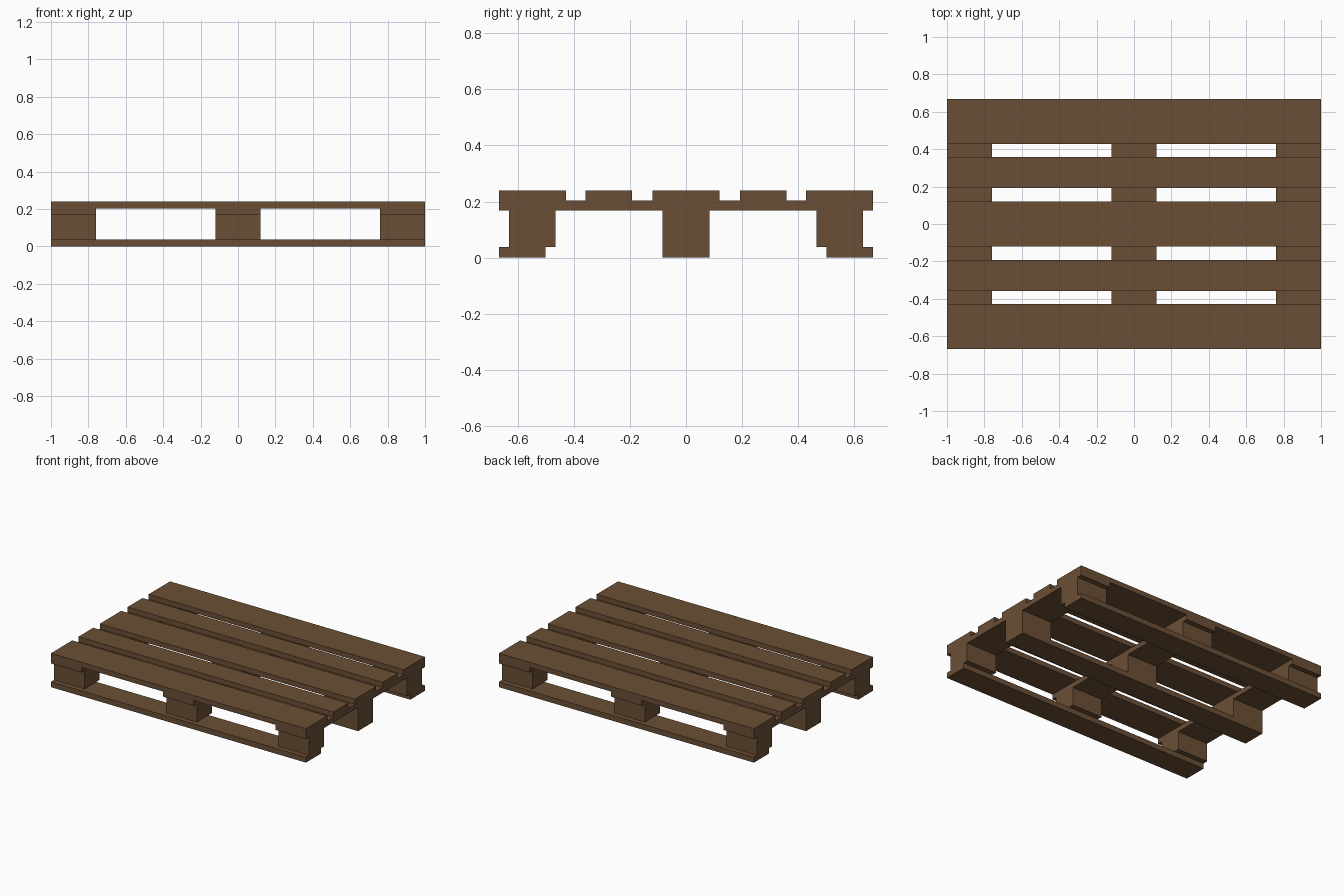
import bpy
import bmesh
from mathutils import Matrix

cube = bpy.data.objects.get("Cube")
if cube:
    bpy.data.objects.remove(cube, do_unlink=True)

wood = bpy.data.materials.new("brown wood")
wood.use_nodes = True
colour = (0.147, 0.078, 0.036, 1)
wood.diffuse_color = colour
wood.node_tree.nodes["Principled BSDF"].inputs["Base Color"].default_value = colour


def plank(name, x, y, width, depth, bottom, top):
    """Flat-sided timber centred on x, y between two heights."""
    bm = bmesh.new()
    place = Matrix.Translation((x, y, (bottom + top) / 2))
    size = Matrix.Diagonal((width, depth, top - bottom, 1))
    bmesh.ops.create_cube(bm, size=1, matrix=place @ size)
    mesh = bpy.data.meshes.new(name)
    bm.to_mesh(mesh)
    bm.free()
    mesh.materials.append(wood)
    obj = bpy.data.objects.new(name, mesh)
    bpy.context.collection.objects.link(obj)


# Shared sizes
LENGTH, DEPTH = 2.0, 1.334
BASE_TOP, BLOCK_TOP, STRINGER_TOP, DECK_TOP = 0.038, 0.168, 0.204, 0.24
BLOCK_WIDTH, BLOCK_DEPTH = 0.24, 0.166
sides_x = {"right": -0.88, "middle": 0, "left": 0.88}
rows = {"front": -1, "centre": 0, "back": 1}

# Deck boards: wide at the edges and centre, narrow between
for name, y, depth in (("front_edge", -0.5475, 0.239), ("front_inner", -0.2755, 0.165),
                       ("centre", 0, 0.24),
                       ("back_inner", 0.2755, 0.165), ("back_edge", 0.5475, 0.239)):
    plank(name + "_deck_board", 0, y, LENGTH, depth, STRINGER_TOP, DECK_TOP)

# Cross stringers under the deck
for side, x in sides_x.items():
    plank(side + "_stringer", x, 0, BLOCK_WIDTH, DEPTH, BLOCK_TOP, STRINGER_TOP)

# Bottom boards with three spacer blocks on each
for row, sign in rows.items():
    plank(row + "_bottom_board", 0, sign * 0.584, LENGTH, BLOCK_DEPTH, 0, BASE_TOP)
    for side, x in sides_x.items():
        plank(f"{row}_{side}_block", x, sign * 0.548, BLOCK_WIDTH, BLOCK_DEPTH,
              BASE_TOP, BLOCK_TOP)
